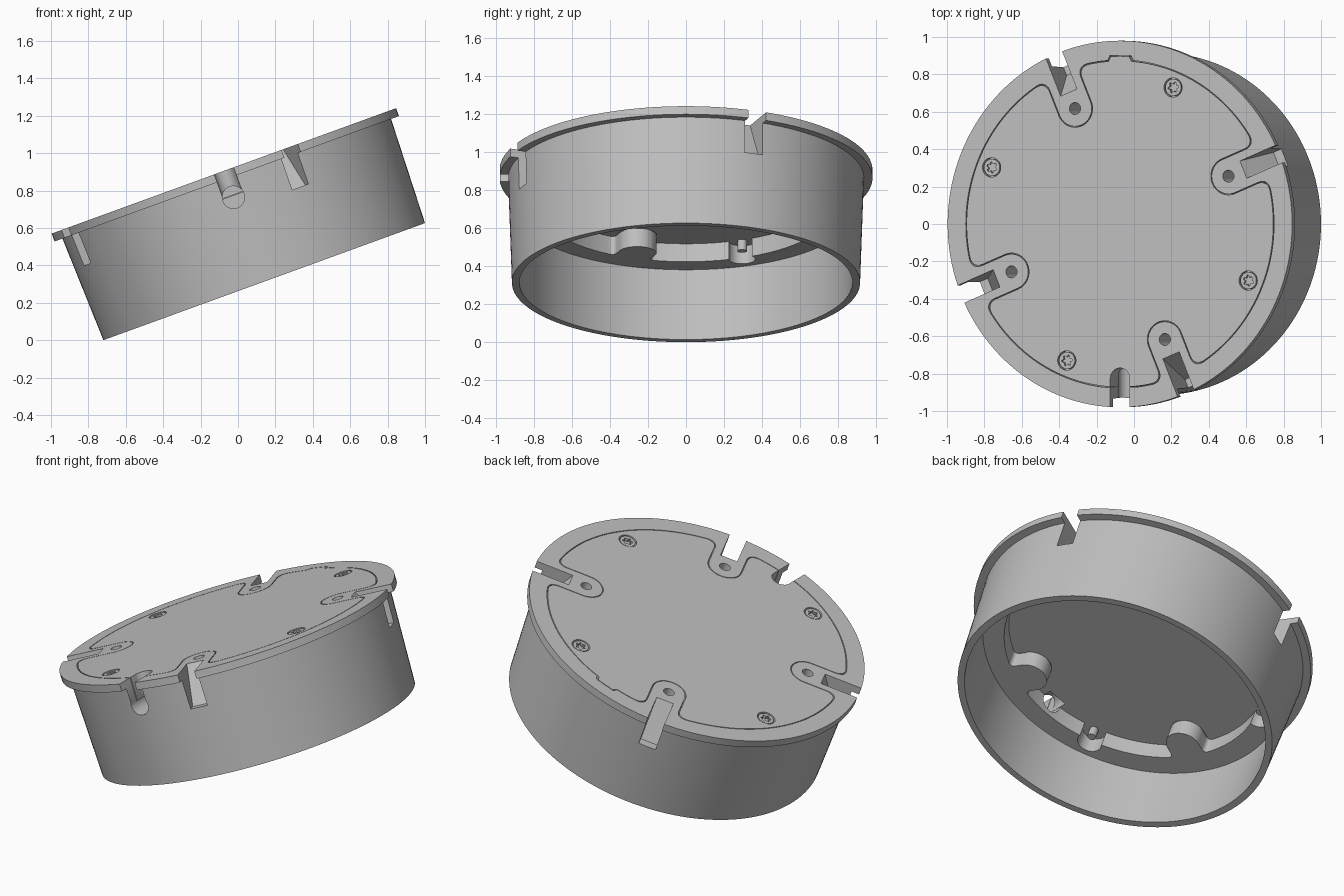
import bpy, bmesh
from math import sin, cos, pi, radians, degrees, sqrt, asin
from mathutils import Matrix, Vector
from mathutils.geometry import interpolate_bezier

if "Cube" in bpy.data.objects:
    bpy.data.objects.remove(bpy.data.objects["Cube"])

H = 0.63            # overall height along the tilted axis
LEDGE = 0.39        # underside of the inner ledge and bosses
LID = 0.49          # underside of the lid
BOSS_R = 0.668      # radius at which the bolt bosses sit
SCREW_R = 0.79
TABS = [radians(22.5 + 90 * k) for k in range(4)]
SCREWS = [a + pi / 4 for a in TABS]
TILT = Matrix.Translation((0.14, 0, 0.313)) @ Matrix.Rotation(radians(-20), 4, 'Y')

grey = bpy.data.materials.new("plain grey")
grey.use_nodes = True
grey.diffuse_color = (0.52, 0.52, 0.52, 1)
grey.node_tree.nodes["Principled BSDF"].inputs["Base Color"].default_value = grey.diffuse_color


def add(name, bm):
    bmesh.ops.remove_doubles(bm, verts=bm.verts, dist=1e-5)
    bmesh.ops.recalc_face_normals(bm, faces=bm.faces)
    mesh = bpy.data.meshes.new(name)
    bm.to_mesh(mesh)
    bm.free()
    mesh.materials.append(grey)
    ob = bpy.data.objects.new(name, mesh)
    bpy.context.scene.collection.objects.link(ob)
    return ob


def prism(name, pts, z0, z1, mat=Matrix()):
    """Extrude a flat outline from z0 to z1."""
    bm = bmesh.new()
    face = bm.faces.new([bm.verts.new((p[0], p[1], z0)) for p in pts])
    new = bmesh.ops.extrude_face_region(bm, geom=[face])["geom"]
    bmesh.ops.translate(bm, vec=(0, 0, z1 - z0),
                        verts=[v for v in new if isinstance(v, bmesh.types.BMVert)])
    bm.transform(mat)
    return add(name, bm)


def circle(r, n=32):
    return [(r * cos(2 * pi * i / n), r * sin(2 * pi * i / n)) for i in range(n)]


def lathe(name, profile, n=144):
    bm = bmesh.new()
    vs = [bm.verts.new((r, 0, z)) for r, z in profile]
    es = [bm.edges.new(p) for p in zip(vs, vs[1:])]
    bmesh.ops.spin(bm, geom=vs + es, cent=(0, 0, 0), axis=(0, 0, 1),
                   angle=2 * pi, steps=n, use_duplicate=False)
    return add(name, bm)


def outline(R, w, fillet, bump):
    """Disc outline with four rounded radial bays, corners filleted."""
    pts = []
    cx = sqrt(R * R - w * w)
    gap = asin(w / R) + fillet / R
    for a in TABS:
        # one side of the bay, drawn along +x and mirrored for the other side
        end = Vector((R * cos(gap), R * sin(gap)))
        corner = Vector((cx, w))
        line = Vector((cx - fillet, w))
        side = interpolate_bezier(end, end.lerp(corner, 0.6), line.lerp(corner, 0.6), line, 8)
        side = [Vector((p[0], p[1])) for p in side]
        bay = [Vector((BOSS_R + w * cos(t), w * sin(t)))
               for t in [pi / 2 + pi * i / 24 for i in range(25)]]
        local = [Vector((p.x, -p.y)) for p in side] + bay[::-1] + side[::-1]
        rot = Matrix.Rotation(a, 2)
        pts += [rot @ p for p in local]
        # arc to the next bay, with a small key at the back
        for i in range(1, 72):
            t = a + gap + (pi / 2 - 2 * gap) * i / 72
            r = R + (0.025 if bump and abs(degrees(t) - 90) < 4.3 else 0)
            pts.append(Vector((r * cos(t), r * sin(t))))
    return pts


def cut(ob, cutters):
    for c in cutters:
        m = ob.modifiers.new("cut", 'BOOLEAN')
        m.operation, m.solver, m.object = 'DIFFERENCE', 'EXACT', c
        c.hide_render = True
    deps = bpy.context.evaluated_depsgraph_get()
    mesh = bpy.data.meshes.new_from_object(ob.evaluated_get(deps))
    ob.modifiers.clear()
    ob.data = mesh


def place(r, a, z=0):
    return Matrix.Rotation(a, 4, 'Z') @ Matrix.Translation((r, 0, z))


# Cup with flange
body = lathe("cup_body", [(0, LEDGE), (0.875, LEDGE), (0.875, 0), (0.915, 0),
                          (0.935, H - 0.045), (0.98, H - 0.045), (0.98, H), (0, H)])
# Lid that fits between the bosses
lid = prism("lid", outline(0.872, 0.1, 0.06, True), LID + 0.002, H)

# Lid pocket and lower opening
pocket = [prism("pocket_cutter", outline(0.877, 0.095, 0.06, True), LID, H + 0.1),
          prism("opening_cutter", outline(0.75, 0.1, 0.03, False), LEDGE - 0.1, LID + 0.01)]

# Ramped slots and bolt holes at each boss
ramp = [(0.76, H + 0.1), (0.76, H), (0.88, 0.41), (1.1, 0.41), (1.1, H + 0.1)]
upright = Matrix.Rotation(pi / 2, 4, 'X')
slots, holes = [], []
for a in TABS:
    slots.append(prism("slot_cutter", ramp, -0.05, 0.05, Matrix.Rotation(a, 4, 'Z') @ upright))
    holes.append(prism("bolt_hole_cutter", circle(0.032), 0.45, H + 0.1, place(BOSS_R, a)))

# Cable notch at the front: upright round-ended channel and a round passage
half = [(0.055 * cos(t), -0.825 + 0.055 * sin(t)) for t in [pi * i / 16 for i in range(17)]]
notch = [prism("notch_cutter", half + [(-0.055, -1.1), (0.055, -1.1)], 0.48, H + 0.1),
         prism("passage_cutter", circle(0.06), 0.7, 1.1, Matrix.Translation((0, 0, 0.48)) @ upright)]

# Screw clearances under and over the lid
under = [prism("pin_recess_cutter", circle(0.07), LEDGE - 0.1, LID + 0.01, place(SCREW_R - 0.02, a))
         for a in SCREWS]
sinks = [prism("countersink_cutter", circle(0.052), H - 0.03, H + 0.1, place(SCREW_R, a))
         for a in SCREWS]

cut(body, pocket + slots + holes + notch + under)
cut(lid, notch + sinks)
parts = [body, lid]

# Screws: head with a six-lobed socket, and the pin tip below the lid
star = []
for i in range(48):
    t = 2 * pi * i / 48
    r = 0.025 + 0.006 * cos(6 * t)
    star.append((r * cos(t), r * sin(t)))
for i, a in enumerate(SCREWS):
    head = prism(f"screw_head_{i + 1}", circle(0.045), H - 0.032, H - 0.003, place(SCREW_R, a))
    socket = prism("socket_cutter", star, H - 0.022, H + 0.1, place(SCREW_R, a))
    cut(head, [socket])
    bpy.data.objects.remove(socket)
    pin = prism(f"screw_pin_{i + 1}", circle(0.025), 0.435, LID + 0.02, place(SCREW_R - 0.02, a))
    parts += [head, pin]

for c in pocket + slots + holes + notch + under + sinks:
    bpy.data.objects.remove(c)

# Smooth round walls, keep edges sharp, then tilt everything
for ob in parts:
    for p in ob.data.polygons:
        p.use_smooth = True
    ob.data.set_sharp_from_angle(angle=radians(30))
    ob.matrix_world = TILT
